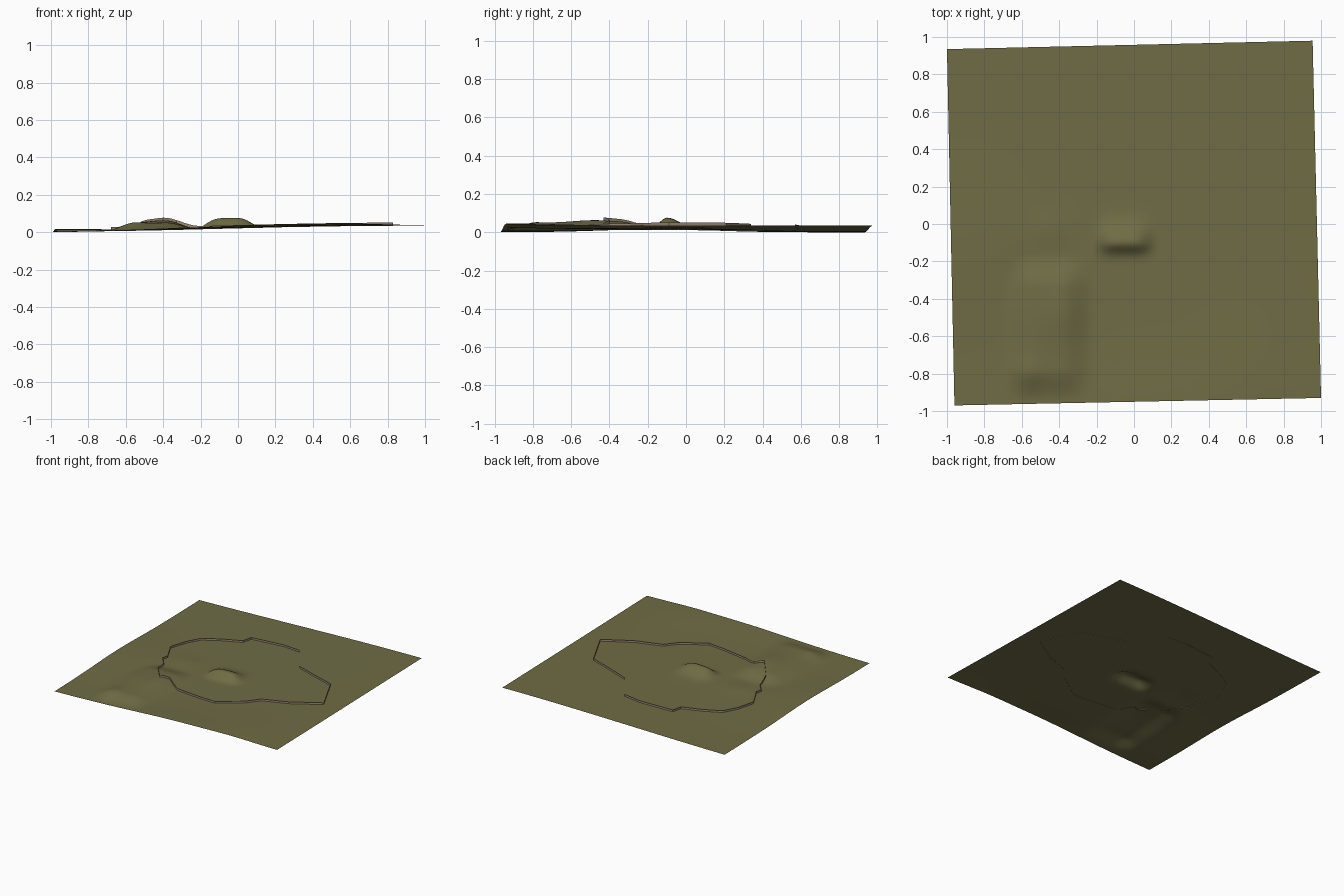
import bpy
import bmesh
from math import exp
from mathutils import Vector

default_cube = bpy.data.objects.get("Cube")
if default_cube:
    bpy.data.objects.remove(default_cube, do_unlink=True)


def make_material(name, colour):
    material = bpy.data.materials.new(name)
    material.use_nodes = True
    material.diffuse_color = colour
    shader = material.node_tree.nodes["Principled BSDF"]
    shader.inputs["Base Color"].default_value = colour
    shader.inputs["Roughness"].default_value = 0.9
    return material


def make_object(name, mesh_builder, material):
    mesh = bpy.data.meshes.new(name)
    mesh_builder.to_mesh(mesh)
    mesh_builder.free()
    mesh.materials.append(material)
    part = bpy.data.objects.new(name, mesh)
    bpy.context.collection.objects.link(part)
    return part


def step(low, high, value):
    t = min(max((value - low) / (high - low), 0), 1)
    return t * t * (3 - 2 * t)


def bump(x, y, centre_x, centre_y, width_x, width_y):
    return exp(-((x - centre_x) / width_x) ** 2 - ((y - centre_y) / width_y) ** 2)


def plateau(x, y, left, right, front, back, soft):
    across = step(left - soft, left + soft, x) * (1 - step(right - soft, right + soft, x))
    along = step(front - soft, front + soft, y) * (1 - step(back - soft, back + soft, y))
    return across * along


def ground_height(x, y):
    # Gentle slope rising to the model's left
    z = 0.006 + 0.038 * step(-1.3, 0.9, x)
    # Swell along the low side and along the front edge
    z += 0.016 * bump(x, y, -1, -0.15, 0.45, 0.4)
    z += 0.014 * bump(x, y, 0.1, -1, 0.5, 0.25)
    z += 0.008 * bump(x, y, 0.6, -0.8, 0.25, 0.3)
    # Broad ridge with a steep side and a spur
    z += 0.036 * plateau(x, y, -0.62, -0.3, -0.86, -0.25, 0.09)
    z += 0.014 * bump(x, y, -0.4, -0.48, 0.12, 0.16)
    z += 0.01 * bump(x, y, -0.58, -0.8, 0.08, 0.08)
    z -= 0.008 * bump(x, y, -0.62, -0.3, 0.07, 0.12)
    z += 0.008 * bump(x, y, -0.45, -0.03, 0.12, 0.1)
    # Oval mound near the middle, steeper at the front
    mound_y = 0.05 if y < -0.1 else 0.09
    z += 0.055 * exp(-((x + 0.05) / 0.13) ** 4 - (abs(y + 0.1) / mound_y) ** 2)
    return z


# Ground sheet stretched between four slightly skewed corners
front_right, front_left = Vector((-0.96, -0.97)), Vector((1, -0.93))
back_right, back_left = Vector((-1, 0.935)), Vector((0.955, 0.98))
COUNT = 110
bm = bmesh.new()
rows = []
for j in range(COUNT + 1):
    start = front_right.lerp(back_right, j / COUNT)
    end = front_left.lerp(back_left, j / COUNT)
    row = []
    for i in range(COUNT + 1):
        p = start.lerp(end, i / COUNT)
        row.append(bm.verts.new((p.x, p.y, ground_height(p.x, p.y))))
    rows.append(row)
for lower, upper in zip(rows, rows[1:]):
    for i in range(COUNT):
        bm.faces.new((lower[i], lower[i + 1], upper[i + 1], upper[i]))
lowest = min(v.co.z for v in bm.verts)
bmesh.ops.translate(bm, verts=bm.verts, vec=(0, 0, -lowest))
for face in bm.faces:
    face.smooth = True
make_object("ground", bm, make_material("olive grass", (0.16, 0.15, 0.06, 1)))

# Boundary wall: an upright sheet following the ground, open at a gateway
wall_path = [
    (0.15, 0.57), (0, 0.59), (-0.28, 0.57), (-0.3, 0.49), (-0.45, 0.43), (-0.58, 0.36),
    (-0.64, 0.25), (-0.68, 0.11), (-0.6, -0.04), (-0.61, -0.09), (-0.55, -0.16),
    (-0.52, -0.28), (-0.4, -0.43), (-0.33, -0.4), (-0.21, -0.47), (0.01, -0.5),
    (0.15, -0.51), (0.33, -0.39), (0.41, -0.29), (0.61, -0.22), (0.83, -0.09),
    (0.68, 0.21), (0.5, 0.27), (0.31, 0.34),
]
WALL_HEIGHT, WALL_FOOT = 0.015, 0.002
bm = bmesh.new()
points = [Vector(wall_path[0])]
for a, b in zip(wall_path, wall_path[1:]):
    a, b = Vector(a), Vector(b)
    pieces = max(1, round((b - a).length / 0.03))
    points += [a.lerp(b, k / pieces) for k in range(1, pieces + 1)]
previous = None
for p in points:
    z = ground_height(p.x, p.y) - lowest
    pair = (bm.verts.new((p.x, p.y, z - WALL_FOOT)), bm.verts.new((p.x, p.y, z + WALL_HEIGHT)))
    if previous:
        bm.faces.new((pair[0], previous[0], previous[1], pair[1]))
    previous = pair
make_object("boundary_wall", bm, make_material("pale brown stone", (0.36, 0.27, 0.2, 1)))
